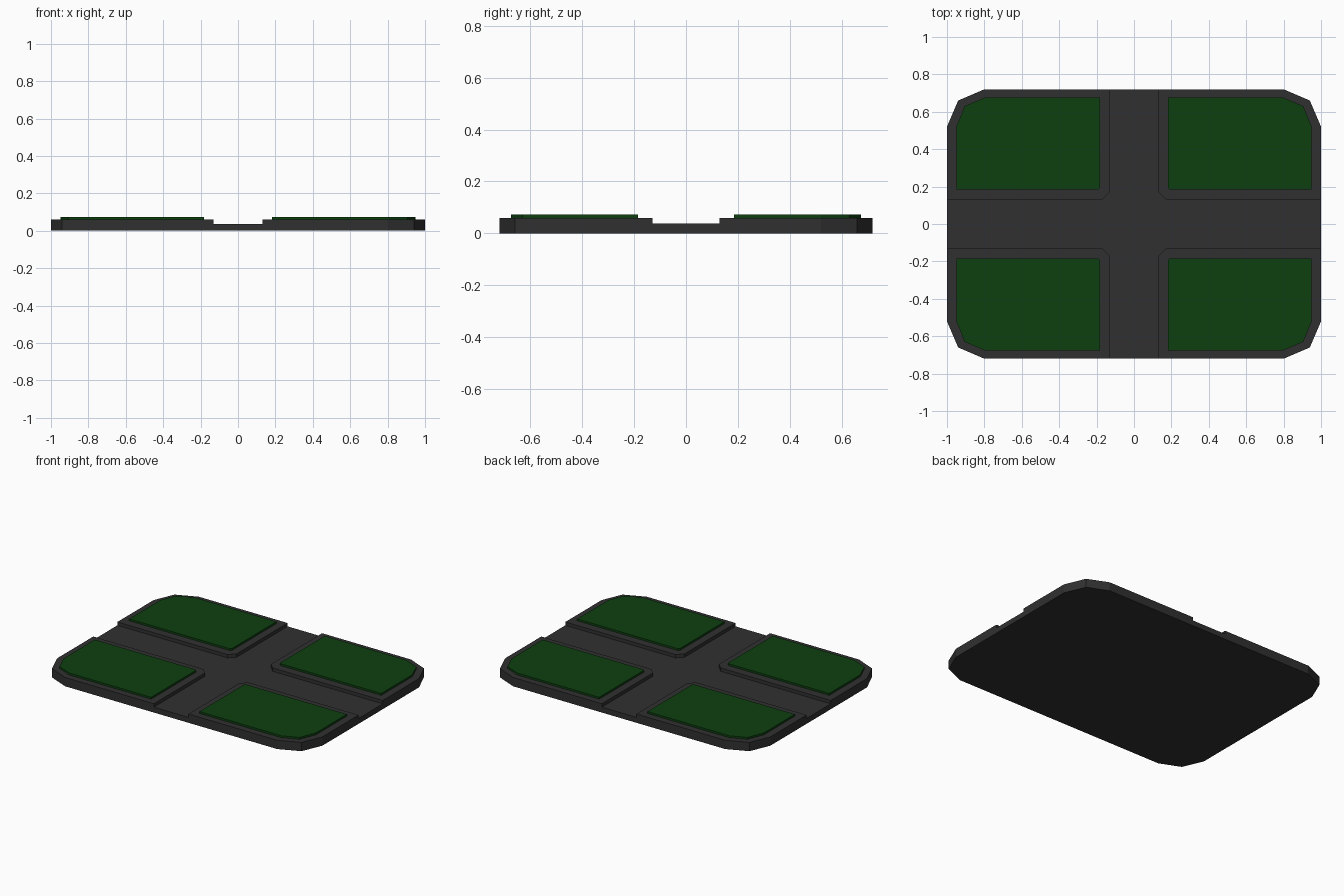
import bpy, bmesh

if "Cube" in bpy.data.objects:
    bpy.data.objects.remove(bpy.data.objects["Cube"])

def prism(name, outline, z0, z1, mat=None):
    """Extrude a counter-clockwise outline from z0 to z1."""
    bm = bmesh.new()
    face = bm.faces.new([bm.verts.new((x, y, z0)) for x, y in outline])
    top = bmesh.ops.extrude_face_region(bm, geom=[face])
    for v in top["geom"]:
        if isinstance(v, bmesh.types.BMVert):
            v.co.z = z1
    bmesh.ops.recalc_face_normals(bm, faces=bm.faces[:])
    mesh = bpy.data.meshes.new(name)
    bm.to_mesh(mesh)
    bm.free()
    obj = bpy.data.objects.new(name, mesh)
    bpy.context.collection.objects.link(obj)
    if mat:
        mesh.materials.append(mat)
    return obj

def material(name, color):
    m = bpy.data.materials.new(name)
    m.diffuse_color = color
    m.use_nodes = True
    m.node_tree.nodes["Principled BSDF"].inputs["Base Color"].default_value = m.diffuse_color
    return m

dark = material("dark_rubber", (0.03, 0.03, 0.03, 1))
green = material("green", (0.004, 0.05, 0.005, 1))

# Quarter outlines: rounded outer corner, chamfered inner corner
outer = [(1.0, 0.52), (0.94, 0.66), (0.8, 0.72)]
block = [(0.17, 0.13), (1.0, 0.13)] + outer + [(0.13, 0.72), (0.13, 0.17)]
panel = [(0.19, 0.185), (0.95, 0.185), (0.95, 0.52), (0.905, 0.63),
         (0.8, 0.675), (0.182, 0.675), (0.182, 0.193)]

# Base plate, whose top forms the cross-shaped channel floor
base = []
for sx, sy in ((1, 1), (-1, 1), (-1, -1), (1, -1)):
    pts = [(x * sx, y * sy) for x, y in outer]
    base += pts if sx * sy > 0 else pts[::-1]
prism("base_plate", base, 0, 0.037, dark)

# Four raised blocks, each with a green inlay panel
for sy, row in ((-1, "front"), (1, "back")):
    for sx, side in ((-1, "left"), (1, "right")):
        prism(f"block_{row}_{side}", [(x * sx, y * sy) for x, y in block], 0.037, 0.06, dark)
        prism(f"panel_{row}_{side}", [(x * sx, y * sy) for x, y in panel], 0.06, 0.073, green)
